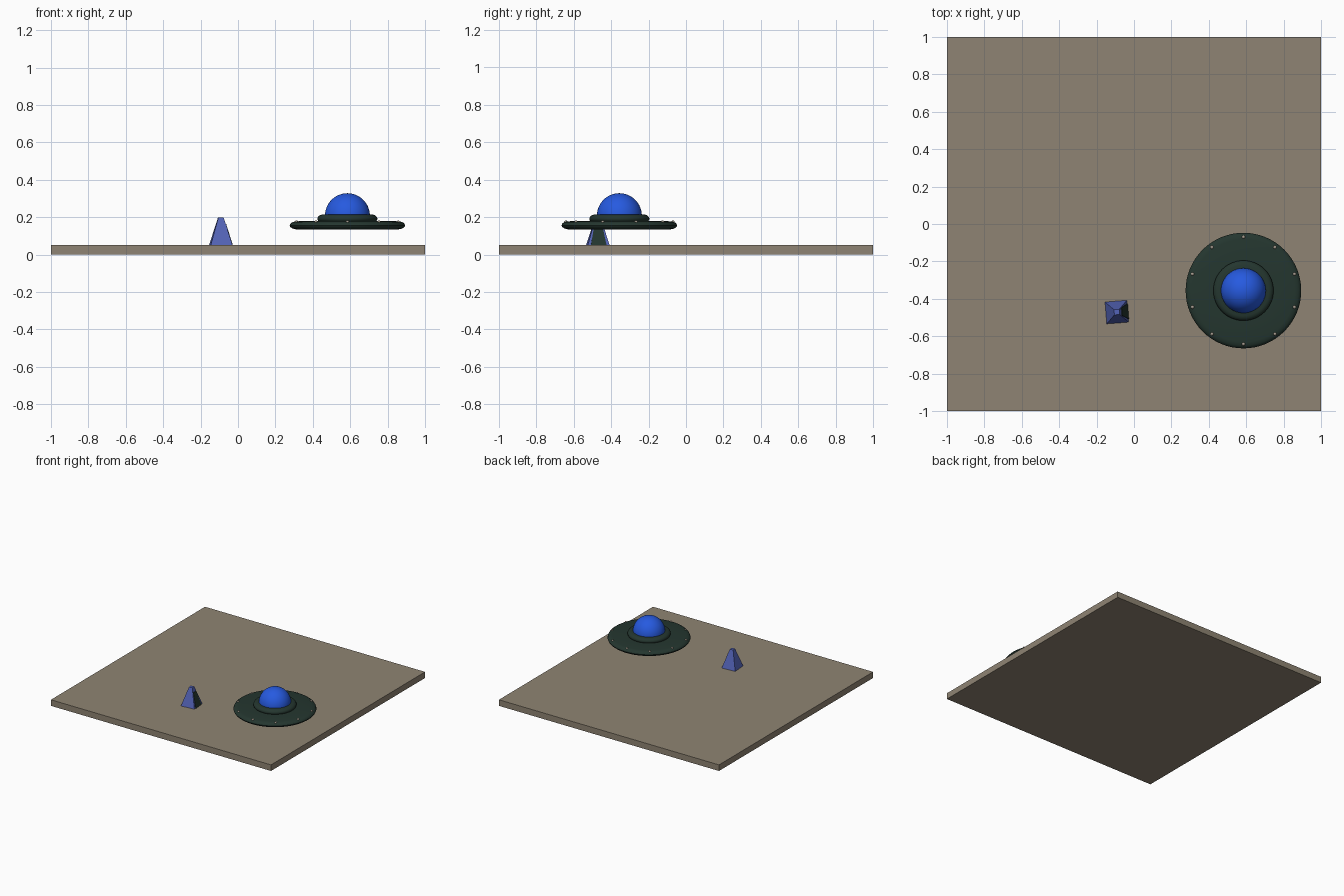
import bpy, bmesh, math
from mathutils import Matrix

if "Cube" in bpy.data.objects:
    bpy.data.objects.remove(bpy.data.objects["Cube"])


def lin(c):
    c /= 255
    return c / 12.92 if c <= 0.04045 else ((c + 0.055) / 1.055) ** 2.4


def mat(name, r, g, b):
    m = bpy.data.materials.new(name)
    m.diffuse_color = (lin(r), lin(g), lin(b), 1)
    m.use_nodes = True
    m.node_tree.nodes["Principled BSDF"].inputs["Base Color"].default_value = m.diffuse_color
    return m


SAND = mat("sand", 143, 132, 115)
GREEN = mat("dark green", 36, 54, 47)
BLUE = mat("dome blue", 38, 90, 224)
CLOTH = mat("tent blue", 84, 100, 184)
LAMP = mat("lamp grey", 165, 155, 142)


def make(name, bm, m, smooth=False, loc=(0, 0, 0), rot=0):
    bmesh.ops.recalc_face_normals(bm, faces=bm.faces)
    me = bpy.data.meshes.new(name)
    bm.to_mesh(me)
    bm.free()
    me.materials.append(m)
    ob = bpy.data.objects.new(name, me)
    ob.location = loc
    ob.rotation_euler[2] = rot
    bpy.context.collection.objects.link(ob)
    if smooth:
        bpy.ops.object.select_all(action='DESELECT')
        ob.select_set(True)
        bpy.context.view_layer.objects.active = ob
        bpy.ops.object.shade_smooth_by_angle(angle=math.radians(40))
    return ob


def lathe(name, profile, m, loc, steps=64):
    bm = bmesh.new()
    vs = [bm.verts.new((r, 0, z)) for r, z in profile]
    es = [bm.edges.new(p) for p in zip(vs, vs[1:])]
    bmesh.ops.spin(bm, geom=vs + es, cent=(0, 0, 0), axis=(0, 0, 1),
                   angle=2 * math.pi, steps=steps)
    bmesh.ops.remove_doubles(bm, verts=bm.verts, dist=1e-5)
    return make(name, bm, m, True, loc)


# Base slab
bm = bmesh.new()
bmesh.ops.create_cube(bm, size=1, matrix=Matrix.Translation((0, 0, 0.025))
                      @ Matrix.Diagonal((2, 2, 0.05, 1)))
make("ground_slab", bm, SAND)

# Saucer hull, collar and dome
C = (0.585, -0.356, 0)
lathe("saucer_hull", [(0, 0.134), (0.27, 0.134), (0.293, 0.139), (0.305, 0.147),
                      (0.309, 0.156), (0.305, 0.166), (0.293, 0.174),
                      (0.275, 0.178), (0.15, 0.18), (0, 0.18)], GREEN, C)
lathe("saucer_collar", [(0.15, 0.176), (0.158, 0.182), (0.161, 0.192), (0.157, 0.202),
                        (0.148, 0.21), (0.135, 0.214), (0, 0.214)], GREEN, C)
lathe("saucer_dome", [(0, 0.2), (0.12, 0.2)] +
      [(0.12 * math.cos(a * math.pi / 32), 0.208 + 0.12 * math.sin(a * math.pi / 32))
       for a in range(17)], BLUE, C)

# Ten rim lamps
bm = bmesh.new()
for i in range(10):
    a = math.radians(90 + 36 * i)
    bmesh.ops.create_uvsphere(bm, u_segments=12, v_segments=8, radius=0.0095,
                              matrix=Matrix.Translation((0.286 * math.cos(a),
                                                         0.286 * math.sin(a), 0.173)))
make("rim_lamps", bm, LAMP, True, C)

# Tent: four-sided tapered body
T, TURN = (-0.092, -0.471, 0.05), math.radians(4.5)
HB, HT, H = 0.0585, 0.014, 0.148
bm = bmesh.new()
bmesh.ops.create_cone(bm, cap_ends=True, segments=4, radius1=HB * 2 ** 0.5,
                      radius2=HT * 2 ** 0.5, depth=H,
                      matrix=Matrix.Translation((0, 0, H / 2))
                      @ Matrix.Rotation(math.pi / 4, 4, 'Z'))
make("tent_body", bm, CLOTH, loc=T, rot=TURN)

# Tent door plate lying on the sloping right face
bm = bmesh.new()
door = []
for y, v in ((-0.042, 0), (0.042, 0), (0.02, 0.76), (-0.02, 0.76)):
    x = HB + (HT - HB) * v
    door.append(bm.verts.new((x - 0.002, y, H * v)))
f = bm.faces.new(door)
ext = bmesh.ops.extrude_face_region(bm, geom=[f])["geom"]
bmesh.ops.translate(bm, vec=(0.005, 0, 0),
                    verts=[e for e in ext if isinstance(e, bmesh.types.BMVert)])
make("tent_door", bm, GREEN, loc=T, rot=TURN)
